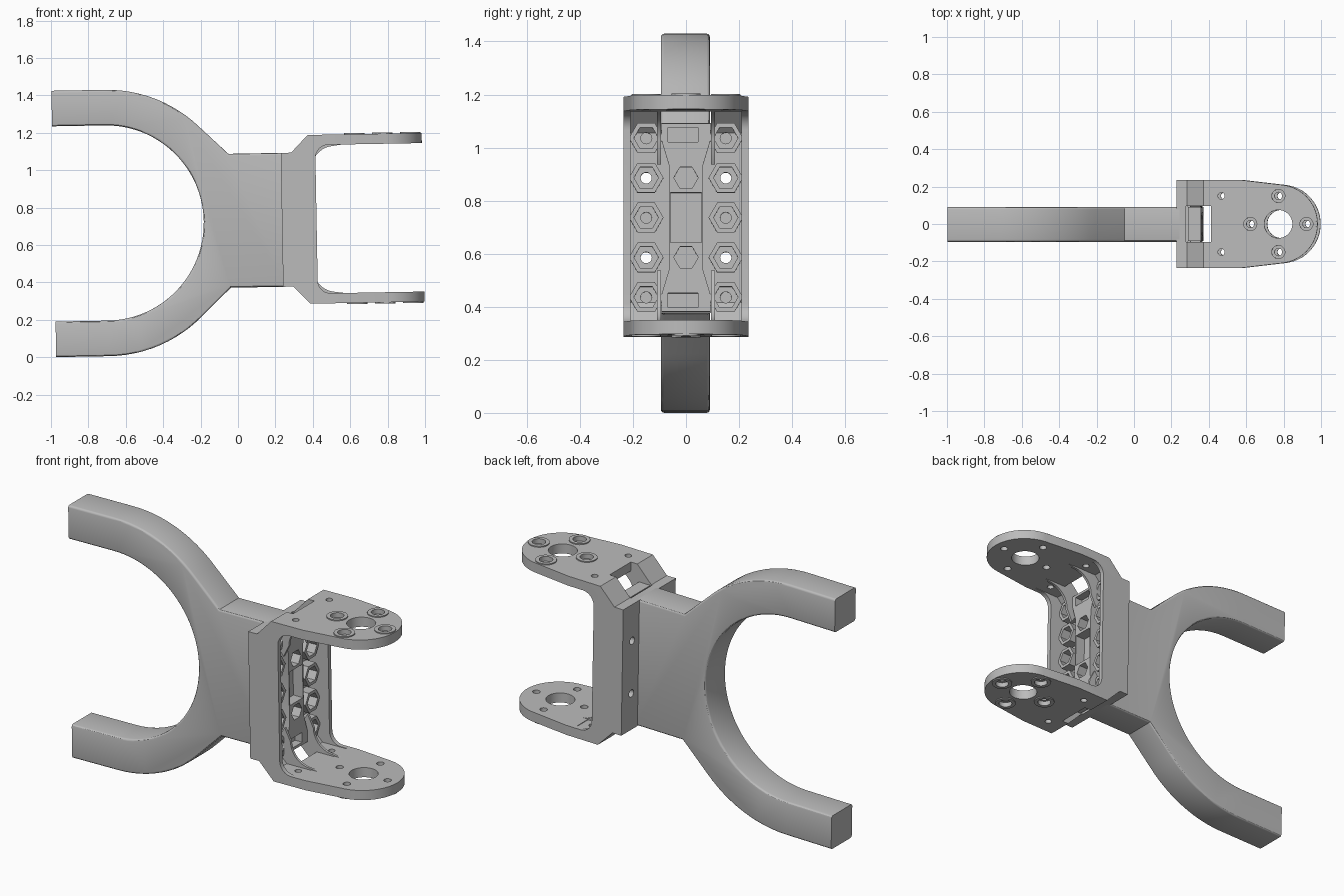
import bpy, bmesh
from math import cos, sin, pi, radians
from mathutils import Matrix

if "Cube" in bpy.data.objects:
    bpy.data.objects.remove(bpy.data.objects["Cube"], do_unlink=True)

GRAY = (0.5, 0.5, 0.5, 1)
mat = bpy.data.materials.new("plain_gray")
mat.use_nodes = True
mat.diffuse_color = GRAY
mat.node_tree.nodes["Principled BSDF"].inputs["Base Color"].default_value = GRAY

TILT = Matrix.Translation((0, 0, 0.73)) @ Matrix.Rotation(-0.018, 4, 'Y')


# ---- helpers ----
def arc(cx, cy, r, a0, a1, n):
    return [(cx + r * cos(radians(a0 + (a1 - a0) * i / n)),
             cy + r * sin(radians(a0 + (a1 - a0) * i / n))) for i in range(n + 1)]


def ngon(cx, cy, r, n=32):
    return arc(cx, cy, r, 0, 360, n)[:-1]


def rect(x0, x1, y0, y1):
    return [(x0, y0), (x1, y0), (x1, y1), (x0, y1)]


def mirrored(half):
    """Close a profile by mirroring it over its first axis."""
    return half + [(a, -b) for a, b in reversed(half)]


def put(axis, a, b, t):
    return {'x': (t, a, b), 'y': (a, t, b), 'z': (a, b, t)}[axis]


def prism(bm, pts, axis, lo, hi):
    bot, top = [[bm.verts.new(put(axis, a, b, t)) for a, b in pts] for t in (lo, hi)]
    bm.faces.new(bot)
    bm.faces.new(top)
    for i in range(len(pts)):
        j = (i + 1) % len(pts)
        bm.faces.new((bot[i], bot[j], top[j], top[i]))


def ring(bm, outer, inner, axis, lo, hi):
    loops = [[bm.verts.new(put(axis, a, b, t)) for a, b in pts]
             for pts, t in ((outer, lo), (outer, hi), (inner, hi), (inner, lo))]
    n = len(outer)
    for k in range(4):
        p, q = loops[k], loops[(k + 1) % 4]
        for i in range(n):
            j = (i + 1) % n
            bm.faces.new((p[i], p[j], q[j], q[i]))


def make(name, bm):
    bmesh.ops.recalc_face_normals(bm, faces=bm.faces)
    me = bpy.data.meshes.new(name)
    bm.to_mesh(me)
    bm.free()
    ob = bpy.data.objects.new(name, me)
    bpy.context.collection.objects.link(ob)
    me.materials.append(mat)
    return ob


def select(ob):
    bpy.ops.object.select_all(action='DESELECT')
    ob.select_set(True)
    bpy.context.view_layer.objects.active = ob


def boolean(ob, bm, op='DIFFERENCE'):
    cutter = make("cutter", bm)
    cutter.hide_render = True
    mod = ob.modifiers.new("cut", 'BOOLEAN')
    mod.operation, mod.solver, mod.object = op, 'EXACT', cutter
    select(ob)
    bpy.ops.object.modifier_apply(modifier=mod.name)
    bpy.data.objects.remove(cutter, do_unlink=True)


def finish(ob):
    ob.data.transform(TILT)
    select(ob)
    bpy.ops.object.shade_smooth_by_angle(angle=radians(30))


# ---- fork: two curved arms on a square neck ----
CX = -0.70
outer = [(-0.985, 0.712)] + arc(CX, 0, 0.712, 90, 45, 12) + [(-0.045, 0.358), (0.25, 0.358)]
inner = [(-0.985, -0.522)] + arc(CX - 0.005, 0, 0.522, -90, 90, 48) + [(-0.985, 0.522)]
bm = bmesh.new()
prism(bm, mirrored(outer) + inner, 'y', -0.095, 0.09)
bmesh.ops.recalc_face_normals(bm, faces=bm.faces)
rim = [e for e in bm.edges if abs(e.verts[0].co.y - e.verts[1].co.y) < 0.01
       and e.calc_face_angle(0) > 1 and -0.98 < (e.verts[0].co.x + e.verts[1].co.x) / 2 < 0.24]
bmesh.ops.bevel(bm, geom=rim, offset=0.012, segments=3, profile=0.5, affect='EDGES')
finish(make("fork", bm))

# ---- bracket: C-shaped body trimmed to a rounded plan ----
half = arc(0.49, 0.327, 0.07, 180, 90, 10) + [
    (1.0, 0.397), (1.0, 0.451), (0.38, 0.451), (0.29, 0.358), (0.235, 0.358)]
bm = bmesh.new()
prism(bm, mirrored(half), 'y', -0.235, 0.235)
bracket = make("bracket", bm)

bm = bmesh.new()
plan = [(0.2, -0.235), (0.58, -0.235)] + arc(0.78, 0, 0.21, -82, 82, 40) + [(0.58, 0.235), (0.2, 0.235)]
prism(bm, plan, 'z', -0.6, 0.6)
boolean(bracket, bm, 'INTERSECT')

# hollow between the side walls
bm = bmesh.new()
prism(bm, mirrored([(0.30, 0.32), (0.375, 0.4), (0.53, 0.4)]), 'y', -0.21, 0.21)
boolean(bracket, bm)

# corner notches and bolt counterbores
BOLTS = [(0.63, 0), (0.93, 0), (0.78, 0.15), (0.78, -0.15)]
bm = bmesh.new()
for s in (-1, 1):
    lo, hi = sorted((s * 0.33, s * 0.6))
    prism(bm, rect(0.285, 0.42, -0.095, 0.095), 'z', lo, hi)
    lo, hi = sorted((s * 0.43, s * 0.6))
    for x, y in BOLTS:
        prism(bm, ngon(x, y, 0.035), 'z', lo, hi)
boolean(bracket, bm)

# through holes in both plates and in the web
bm = bmesh.new()
for x, y in BOLTS:
    prism(bm, ngon(x, y, 0.02, 20), 'z', -0.6, 0.6)
prism(bm, ngon(0.78, 0, 0.075, 40), 'z', -0.6, 0.6)
for y in (-0.15, 0.15):
    prism(bm, ngon(0.475, y, 0.018, 20), 'z', -0.6, 0.6)
    for k in range(-2, 3):
        start = 0.2 if abs(k) == 1 else 0.265
        prism(bm, ngon(y, k * 0.15, 0.021, 20), 'x', start, 0.34)
boolean(bracket, bm)
finish(bracket)

# ---- raised collars around the bolt holes ----
bm = bmesh.new()
for s in (-1, 1):
    for x, y in BOLTS:
        ring(bm, ngon(x, y, 0.055), ngon(x, y, 0.035), 'z', s * 0.445, s * 0.457)
finish(make("bolt_collars", bm))

# ---- hexagonal nut pockets in two columns ----
bm = bmesh.new()
for y in (-0.15, 0.15):
    for k in range(-2, 3):
        ring(bm, ngon(y, k * 0.15, 0.065, 6), ngon(y, k * 0.15, 0.046, 6), 'x', 0.295, 0.36)
finish(make("nut_pockets", bm))

# ---- central spine with window, nut and end recesses ----
bm = bmesh.new()
side = [(0.092, 0.355), (0.092, 0.29), (0.065, 0.2)]
right = side + [(y, -z) for y, z in reversed(side)]
prism(bm, right + [(-y, z) for y, z in reversed(right)], 'x', 0.295, 0.365)
spine = make("spine", bm)
bm = bmesh.new()
prism(bm, rect(-0.058, 0.058, -0.094, 0.094), 'x', 0.305, 0.5)
for s in (-1, 1):
    prism(bm, ngon(0, s * 0.15, 0.046, 6), 'x', 0.31, 0.5)
    prism(bm, rect(-0.068, 0.045, *sorted((s * 0.285, s * 0.34))), 'x', 0.32, 0.5)
boolean(spine, bm)
finish(spine)

# ---- gusset ribs running from the web onto the plates ----
bm = bmesh.new()
for s in (-1, 1):
    for y in (-0.102, 0.102):
        curve = [(0.295, 0.31), (0.365, 0.2)] + arc(0.52, 0.27, 0.12, 180, 100, 8)
        pts = curve + [(0.60, 0.402), (0.38, 0.41)]
        prism(bm, [(x, s * z) for x, z in pts], 'y', y - 0.007, y + 0.007)
finish(make("gusset_ribs", bm))
